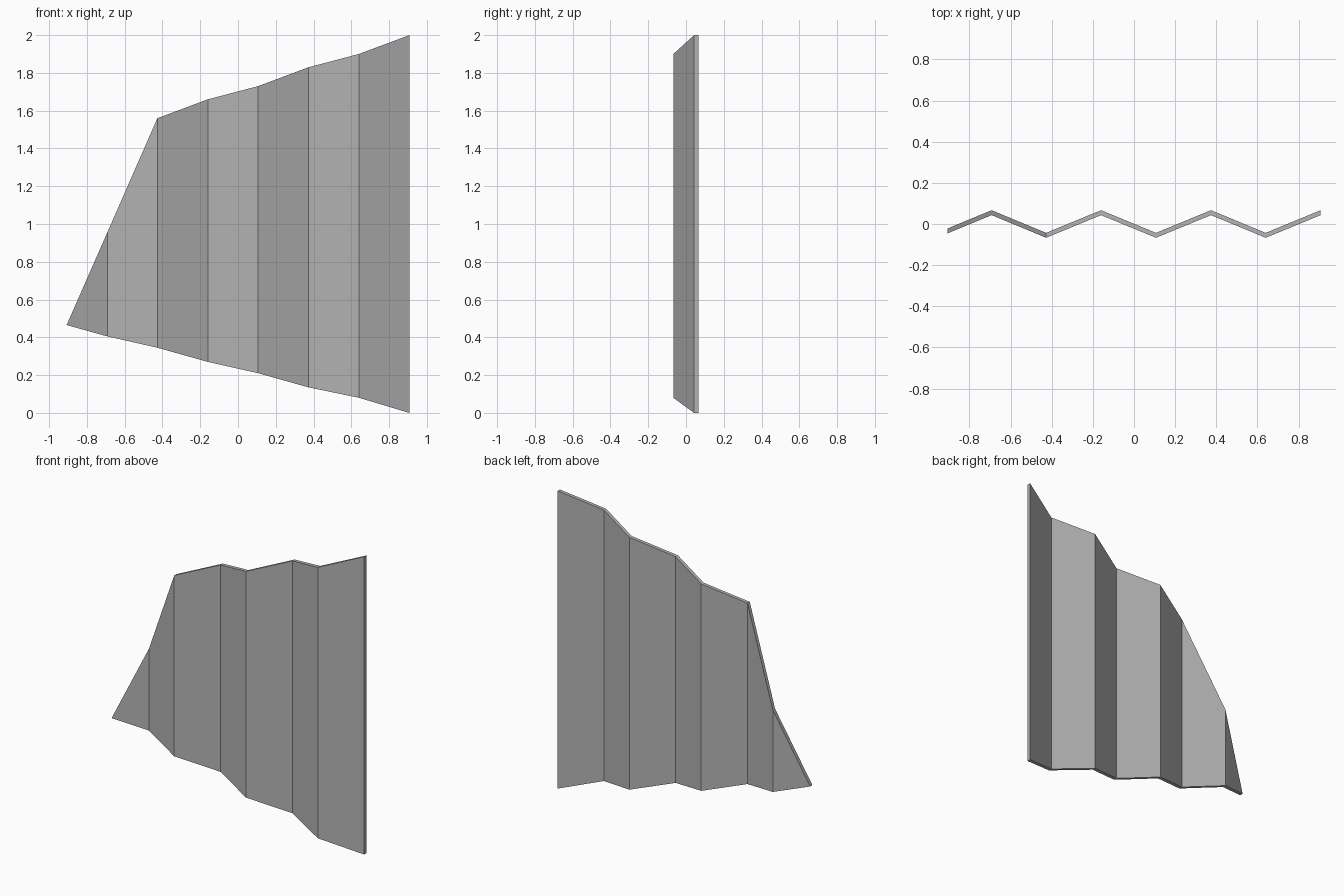
import bpy
import bmesh

cube = bpy.data.objects.get("Cube")
if cube:
    bpy.data.objects.remove(cube, do_unlink=True)

grey = bpy.data.materials.new("plain_grey")
grey.use_nodes = True
colour = (0.45, 0.45, 0.45, 1)
grey.diffuse_color = colour
grey.node_tree.nodes["Principled BSDF"].inputs["Base Color"].default_value = colour

# Fold lines: x, middle y, bottom z, top z
folds = [
    (-0.907, -0.034, 0.465, 0.466),
    (-0.692, 0.055, 0.405, 0.955),
    (-0.427, -0.055, 0.345, 1.56),
    (-0.16, 0.055, 0.27, 1.66),
    (0.107, -0.055, 0.21, 1.73),
    (0.374, 0.055, 0.135, 1.83),
    (0.64, -0.055, 0.08, 1.90),
    (0.907, 0.055, 0.0, 2.0),
]
half_thick = 0.012

# Pleated sheet: one quad per pleat on each side, closed around the rim
bm = bmesh.new()
rows = []
for x, y, low, high in folds:
    rows.append([bm.verts.new((x, y + side * half_thick, z))
                 for side, z in ((-1, low), (-1, high), (1, high), (1, low))])
for a, b in zip(rows, rows[1:]):
    for i in range(4):
        j = (i + 1) % 4
        bm.faces.new((a[i], b[i], b[j], a[j]))
bm.faces.new(rows[0])
bm.faces.new(rows[-1])
bmesh.ops.recalc_face_normals(bm, faces=bm.faces)

mesh = bpy.data.meshes.new("pleated_panel")
bm.to_mesh(mesh)
bm.free()
mesh.materials.append(grey)
panel = bpy.data.objects.new("pleated_panel", mesh)
bpy.context.collection.objects.link(panel)
